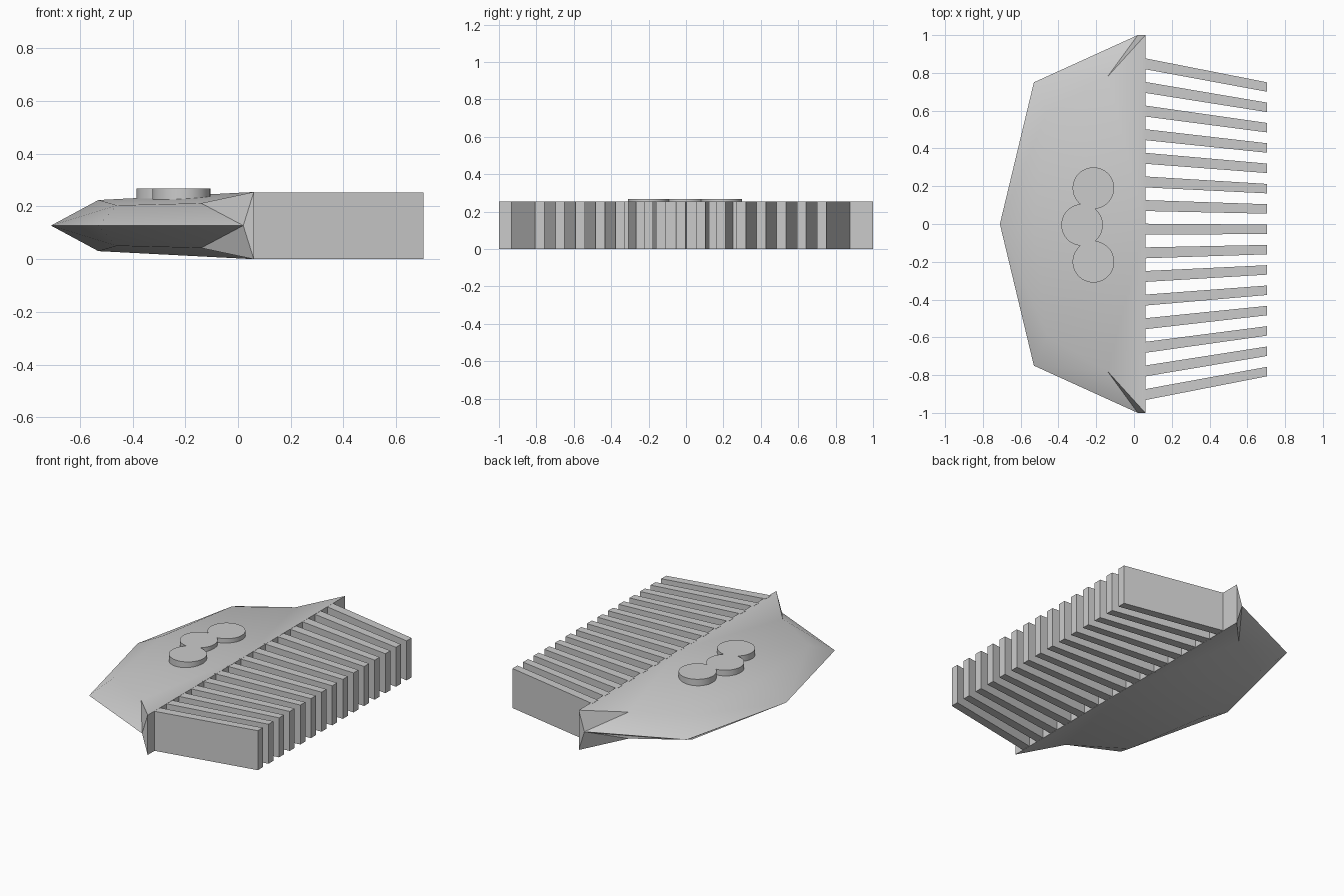
import bpy, bmesh, math

if "Cube" in bpy.data.objects:
    bpy.data.objects.remove(bpy.data.objects["Cube"])

H = 0.1275  # half thickness


def make_object(name, bm, angle=40):
    bmesh.ops.remove_doubles(bm, verts=bm.verts, dist=1e-4)
    bmesh.ops.recalc_face_normals(bm, faces=bm.faces)
    me = bpy.data.meshes.new(name)
    bm.to_mesh(me)
    bm.free()
    ob = bpy.data.objects.new(name, me)
    bpy.context.collection.objects.link(ob)
    bpy.ops.object.select_all(action='DESELECT')
    ob.select_set(True)
    bpy.context.view_layer.objects.active = ob
    bpy.ops.object.shade_smooth_by_angle(angle=math.radians(angle))
    return ob


# Handle: one quarter of the faceted shell, repeated across y and z
rim = [(-0.71, 0, 0), (-0.53, 0.75, 0), (0.02, 1, 0), (0.06, 1, 0)]
top = [(-0.53, 0, 0.097), (-0.46, 0.59, 0.077), (-0.14, 0.78, 0.085), (0.06, 1, H)]
centre, back = (0.06, 0, H), (0.06, 0, 0)
quarter = [
    (rim[0], rim[1], top[1], top[0]),
    (rim[1], rim[2], top[2], top[1]),
    (rim[2], top[3], top[2]),
    (rim[2], rim[3], top[3]),
    (top[0], top[1], centre),
    (top[1], top[2], centre),
    (top[2], top[3], centre),
    (back, rim[3], top[3], centre),
]
bm = bmesh.new()
for sy in (1, -1):
    for sz in (1, -1):
        for face in quarter:
            bm.faces.new([bm.verts.new((x, y * sy, H + z * sz)) for x, y, z in face])
make_object("comb_handle", bm)

# Teeth: fan converging slightly toward the tips
bm = bmesh.new()
COUNT = 15
for i in range(COUNT):
    t = i / (COUNT - 1)
    base, tip = 0.85 - 1.755 * t, 0.725 - 1.506 * t
    outline = [(0.05, base - 0.029), (0.705, tip - 0.025),
               (0.705, tip + 0.025), (0.05, base + 0.029)]
    face = bm.faces.new([bm.verts.new((x, y, 0.001)) for x, y in outline])
    ext = bmesh.ops.extrude_face_region(bm, geom=[face])
    new = [v for v in ext["geom"] if isinstance(v, bmesh.types.BMVert)]
    bmesh.ops.translate(bm, verts=new, vec=(0, 0, 0.253))
    # close the underside
    if not face.is_valid:
        bm.faces.new([v for v in bm.verts[-8:-4]])
make_object("comb_teeth", bm)

# Raised ornament: three overlapping discs as a single outline
R, Z0, Z1 = 0.11, 0.20, 0.268
ax, ay, bx = -0.215, 0.195, -0.275
dx, dy = ax - bx, ay
half = math.acos(math.hypot(dx, dy) / 2 / R)
direction = math.atan2(dy, dx)


def arc(cx, cy, a0, a1, n):
    return [(cx + R * math.cos(a0 + (a1 - a0) * k / n),
             cy + R * math.sin(a0 + (a1 - a0) * k / n)) for k in range(n)]


pi = math.pi
pts = arc(bx, 0, -direction + half, direction - half, 14)
pts += arc(ax, ay, direction - pi + half, direction + pi - half, 40)
pts += arc(bx, 0, direction + half, 2 * pi - direction - half, 20)
pts += arc(ax, -ay, pi - direction + half - 2 * pi + 2 * pi,
           3 * pi - direction - half, 40)
bm = bmesh.new()
pts = [(x, y - 0.005) for x, y in pts]
rings = [[bm.verts.new((x, y, z)) for x, y in pts] for z in (Z0, Z1)]
bm.faces.new(rings[0][::-1])
bm.faces.new(rings[1])
for k in range(len(pts)):
    j = (k + 1) % len(pts)
    bm.faces.new((rings[0][k], rings[0][j], rings[1][j], rings[1][k]))
make_object("raised_discs", bm)
